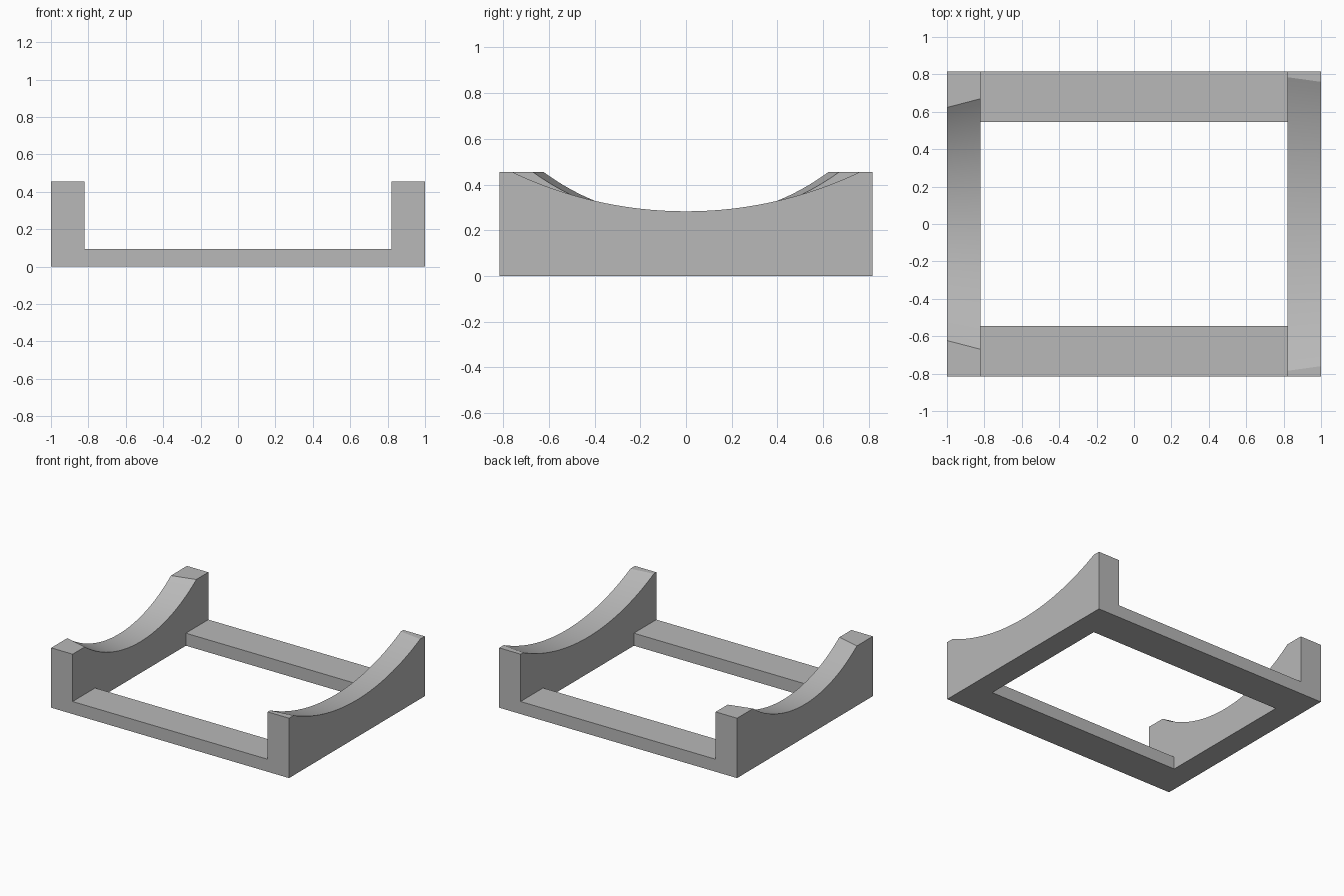
import bpy
import bmesh
import math

cube = bpy.data.objects.get("Cube")
if cube:
    bpy.data.objects.remove(cube, do_unlink=True)

HALF_X, HALF_Y, HEIGHT = 1.0, 0.815, 0.455
INNER_X = 0.82
RAIL_HEIGHT, RAIL_INNER_Y = 0.095, 0.545
SEGMENTS = 40

grey = bpy.data.materials.new("plain grey")
grey.use_nodes = True
colour = (0.48, 0.48, 0.48, 1)
grey.diffuse_color = colour
grey.node_tree.nodes["Principled BSDF"].inputs["Base Color"].default_value = colour


def finish(name, bm):
    bmesh.ops.recalc_face_normals(bm, faces=bm.faces)
    mesh = bpy.data.meshes.new(name)
    bm.to_mesh(mesh)
    bm.free()
    mesh.materials.append(grey)
    obj = bpy.data.objects.new(name, mesh)
    bpy.context.collection.objects.link(obj)
    return obj


def cradle_profile(half_width, low):
    """Wall outline in (y, z) with a circular dip in its top edge."""
    sag = HEIGHT - low
    radius = (half_width ** 2 + sag ** 2) / (2 * sag)
    reach = math.asin(half_width / radius)
    outline = [(-HALF_Y, 0), (-HALF_Y, HEIGHT)]
    for i in range(SEGMENTS + 1):
        a = reach * (2 * i / SEGMENTS - 1)
        outline.append((radius * math.sin(a), low + radius * (1 - math.cos(a))))
    return outline + [(HALF_Y, HEIGHT), (HALF_Y, 0)]


def cradle_wall(name, side, outer, inner):
    """Loft between the outer and inner dips, which differ slightly."""
    bm = bmesh.new()
    rings = [[bm.verts.new((side * x, y, z)) for y, z in cradle_profile(*dip)]
             for x, dip in ((HALF_X, outer), (INNER_X, inner))]
    for ring in rings:
        bm.faces.new(ring)
    count = len(rings[0])
    for i in range(count):
        j = (i + 1) % count
        bm.faces.new((rings[0][i], rings[0][j], rings[1][j], rings[1][i]))
    obj = finish(name, bm)
    bpy.ops.object.select_all(action="DESELECT")
    obj.select_set(True)
    bpy.context.view_layer.objects.active = obj
    bpy.ops.object.shade_smooth_by_angle(angle=math.radians(20))


def rail(name, side):
    bm = bmesh.new()
    bmesh.ops.create_cube(bm, size=1)
    bmesh.ops.scale(bm, verts=bm.verts,
                    vec=(2 * INNER_X, HALF_Y - RAIL_INNER_Y, RAIL_HEIGHT))
    bmesh.ops.translate(bm, verts=bm.verts,
                        vec=(0, side * (HALF_Y + RAIL_INNER_Y) / 2, RAIL_HEIGHT / 2))
    finish(name, bm)


# Curved end walls: (half width of dip, lowest height) outside and inside
cradle_wall("left_cradle_wall", 1, (0.76, 0.283), (0.785, 0.275))
cradle_wall("right_cradle_wall", -1, (0.623, 0.25), (0.67, 0.239))

# Low rails joining the walls
rail("front_rail", -1)
rail("back_rail", 1)
